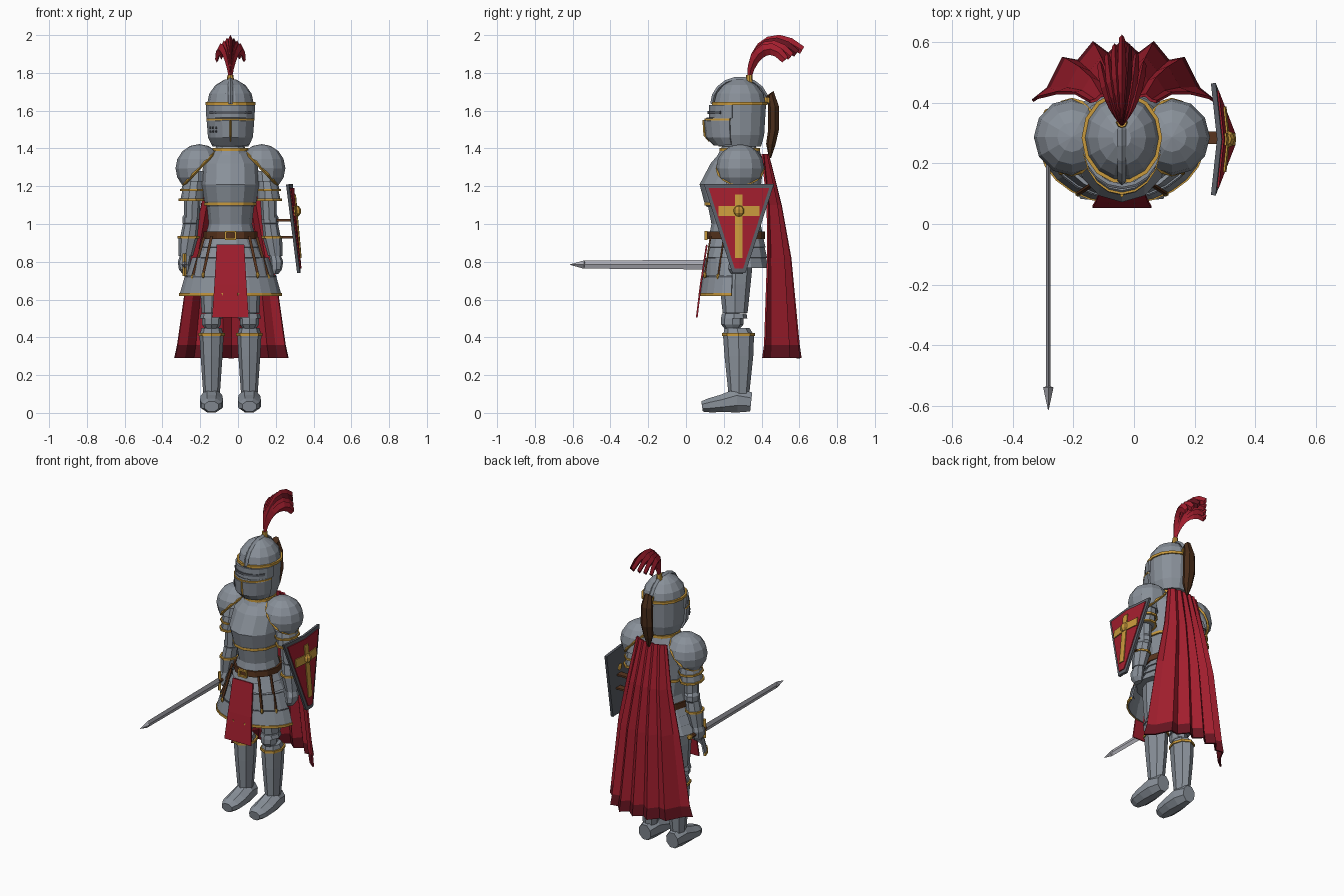
import bpy, bmesh, math
from mathutils import Vector

if "Cube" in bpy.data.objects:
    bpy.data.objects.remove(bpy.data.objects["Cube"])


def material(name, r, g, b):
    m = bpy.data.materials.new(name)
    m.use_nodes = True
    m.diffuse_color = (r, g, b, 1)
    m.node_tree.nodes["Principled BSDF"].inputs["Base Color"].default_value = (r, g, b, 1)
    return m


STEEL = material("steel", .25, .28, .32)
DARK = material("dark_steel", .10, .11, .13)
BLADE = material("blade_steel", .42, .42, .46)
GOLD = material("gold", .58, .32, .045)
RED = material("red_cloth", .36, .013, .027)
HEM = material("dark_red_cloth", .13, .007, .014)
LEATHER = material("brown_leather", .10, .035, .013)
HAIR = material("brown_hair", .065, .025, .01)
C = -.04   # body centre line


def finish(name, bm, mat, thick=0):
    bmesh.ops.recalc_face_normals(bm, faces=bm.faces)
    me = bpy.data.meshes.new(name)
    bm.to_mesh(me)
    bm.free()
    me.materials.append(mat)
    ob = bpy.data.objects.new(name, me)
    bpy.context.collection.objects.link(ob)
    if thick:
        mod = ob.modifiers.new("thickness", "SOLIDIFY")
        mod.thickness = thick
        mod.offset = 0
    return ob


def skin(name, rings, mat, closed=True, thick=0):
    """Join rows of points into a surface; closed rows get end caps."""
    bm = bmesh.new()
    rows = [[bm.verts.new(p) for p in ring] for ring in rings]
    n = len(rows[0])
    for a, b in zip(rows, rows[1:]):
        for i in range(n if closed else n - 1):
            j = (i + 1) % n
            bm.faces.new((a[i], a[j], b[j], b[i]))
    if closed and not thick:
        bm.faces.new(rows[0])
        bm.faces.new(rows[-1])
    return finish(name, bm, mat, thick)


def loft(name, rows, mat, sides=12, arc=None, thick=0):
    """Stack of horizontal ellipses: (cx, cy, z, rx, ry)."""
    a0, a1 = arc or (0, 360)
    count = sides + 1 if arc else sides
    angles = [math.radians(a0 + (a1 - a0) * i / sides) for i in range(count)]
    rings = [[(cx + rx * math.cos(a), cy + ry * math.sin(a), z) for a in angles]
             for cx, cy, z, rx, ry in rows]
    return skin(name, rings, mat, not arc, thick)


def band(name, cx, cy, z, rx, ry, mat=GOLD, h=.008, arc=None, sides=12):
    return loft(name, [(cx, cy, z - h, rx, ry), (cx, cy, z + h, rx, ry)],
                mat, sides, arc, .012)


def sweep(name, path, sizes, mat, sides=6, up=(0, 0, 1), turn=0):
    """Tube along a path with a half width and half height at each point."""
    pts = [Vector(p) for p in path]
    rings = []
    for i, p in enumerate(pts):
        t = (pts[min(i + 1, len(pts) - 1)] - pts[max(i - 1, 0)]).normalized()
        side = t.cross(Vector(up)).normalized()
        top = side.cross(t)
        w, h = sizes[i] if len(sizes) > 1 else sizes[0]
        angles = [math.tau * k / sides + turn for k in range(sides)]
        rings.append([p + side * w * math.cos(a) + top * h * math.sin(a) for a in angles])
    return skin(name, rings, mat)


def ball(name, loc, size, mat, seg=10, cut=None, thick=0):
    bm = bmesh.new()
    bmesh.ops.create_uvsphere(bm, u_segments=seg, v_segments=seg * 2 // 3, radius=1)
    for v in bm.verts:
        v.co = Vector(loc) + v.co * Vector(size)
    if cut:
        bmesh.ops.bisect_plane(bm, geom=bm.verts[:] + bm.edges[:] + bm.faces[:],
                               plane_co=loc, plane_no=cut, clear_inner=True)
    return finish(name, bm, mat, thick)


# Torso, waist and belt
loft("breastplate", [(C, .25, 1.09, .125, .14), (C, .245, 1.12, .138, .15), (C, .235, 1.21, .152, .163),
                     (C, .27, 1.32, .145, .14), (C, .29, 1.39, .09, .10)], STEEL)
loft("waist_plates", [(C, .265, .93, .135, .145), (C, .265, 1.0, .115, .13), (C, .26, 1.05, .12, .135),
                      (C, .255, 1.10, .125, .14)], STEEL)
band("breastplate_trim", C, .25, 1.105, .133, .146)
loft("gorget", [(C, .28, 1.36, .10, .115), (C, .28, 1.41, .075, .09), (C, .28, 1.45, .075, .09)], STEEL)
band("gorget_trim", C, .285, 1.395, .09, .102)
band("belt", C, .265, .94, .137, .148, LEATHER, .019)
for dx, dz, w, h in ((-.026, 0, .005, .019), (.026, 0, .005, .019), (0, .019, .03, .005), (0, -.019, .03, .005)):
    sweep("buckle_bar", [(C + dx, .113, .94 + dz), (C + dx, .098, .94 + dz)], [(w * 1.4, h * 1.4)],
          GOLD, 4, turn=math.pi / 4)

# Overlapping hip plates, then the two flared front plates
hips = []
for i in range(3):
    z, r = .93 - i * .055, .13 + i * .022
    hips += [(C, .272, z, r, .14 + i * .008), (C, .27, z - .053, r + .03, .155 + i * .009)]
loft("hip_plates", hips, STEEL, 14)
for side, arc in (("right", (188, 262)), ("left", (278, 352))):
    rows = [(C, .27, .82, .20, .168), (C, .27, .72, .235, .178), (C, .27, .725, .24, .182), (C, .27, .62, .268, .198)]
    loft(side + "_thigh_guard", rows, STEEL, 5, arc, .012)
    band(side + "_thigh_guard_trim", C, .27, .628, .27, .2, arc=arc, sides=5)
    band(side + "_thigh_guard_seam", C, .27, .722, .241, .183, DARK, .004, arc, 5)

# Front cloth
skin("front_cloth", [[(C - w, y, z), (C + w, y, z)] for w, y, z in
                     ((.073, .11, .89), (.085, .078, .68), (.097, .057, .505))], RED, False, .009)

# Helmet
HY = .285
loft("helmet", [(C, HY, 1.41, .095, .115), (C, HY, 1.47, .117, .132), (C, HY, 1.63, .125, .142),
                (C, HY, 1.69, .112, .127), (C, HY, 1.735, .08, .09), (C, HY, 1.765, .03, .035)], STEEL, 14)
face = (190, 350)
loft("lower_visor", [(C, .26, 1.42, .095, .11), (C, .26, 1.46, .115, .15), (C, .26, 1.545, .122, .16),
                     (C, .26, 1.56, .12, .145)], STEEL, 8, face, .012)
loft("upper_visor", [(C, .27, 1.56, .124, .143), (C, .27, 1.63, .126, .143)], STEEL, 8, face, .012)
band("eye_slit", C, .27, 1.59, .130, .149, DARK, .007, (215, 325), 6)
band("visor_trim", C, .26, 1.553, .124, .157, GOLD, .005, face, 8)
band("brow_trim", C, HY, 1.638, .127, .145, GOLD, .008, sides=14)
sweep("visor_ridge", [(C, .127, 1.44), (C, .100, 1.47), (C, .095, 1.55)], [(.006, .008)], GOLD, 4, (0, 1, 0))
for i in range(3):
    for z in (1.49, 1.51):
        a = math.radians(212 + i * 10)
        x, y = C + .124 * math.cos(a), .26 + .163 * math.sin(a)
        sweep("visor_vent", [(x, y, z - .006), (x, y, z + .006)], [(.005, .005)], DARK, 4, (0, 1, 0))
arch = [math.radians(d) for d in range(0, 181, 20)]
sweep("helmet_crest", [(C, HY - .145 * math.cos(a), 1.635 + .133 * math.sin(a)) for a in arch],
      [(.012, .014)], STEEL, 4, (1, 0, 0))
loft("plume_holder", [(C, .335, 1.745, .02, .02), (C, .335, 1.79, .016, .016)], GOLD, 8)

# Plume: a fan of curved feathers
for i in range(-3, 4):
    k = abs(i) / 3
    ctrl = [Vector(p) for p in ((C, .335, 1.77), (C + i * .003, .345, 1.93 - .03 * k),
                                (C + i * .02, .46 - .02 * k, 2.04 - .05 * k),
                                (C + i * .024, .615 - .09 * k, 1.92 - .05 * k))]
    path = []
    for j in range(8):
        t = j / 7
        path.append(sum((ctrl[n] * math.comb(3, n) * t ** n * (1 - t) ** (3 - n) for n in range(4)), Vector()))
    sweep("plume_feather", path, [(.010 + .022 * math.sin(j / 7 * 2.6), .008 + .009 * math.sin(j / 7 * 3))
                                  for j in range(8)], RED if i % 2 == 0 else HEM if k < 1 and i > 0 else RED,
          4, (1, 0, 0))

# Ponytail
sweep("ponytail", [(C, .42, 1.66), (C, .45, 1.69), (C, .465, 1.62), (C, .465, 1.5), (C, .45, 1.42), (C, .445, 1.35)],
      [(.012, .015), (.022, .025), (.03, .04), (.03, .042), (.026, .032), (.006, .008)], HAIR, 7, (1, 0, 0))
loft("ponytail_tie", [(C, .43, 1.64, .022, .022), (C, .43, 1.67, .022, .022)], GOLD, 8)

# Pleated cape with a dark hem
cape_rows = []
for z, half, y, drop, pleat in ((1.37, .11, .43, .03, .004), (1.1, .16, .49, .07, .012), (.82, .22, .535, .12, .018),
                                (.36, .285, .575, .18, .022), (.29, .3, .585, .2, .022)):
    cape_rows.append([(C + .005 + half * i / 6, y - drop * abs(i / 6) ** 3 + pleat * (-1) ** i, z)
                      for i in range(-6, 7)])
cape = skin("cape", cape_rows, RED, False, .01)
cape.data.materials.append(HEM)
for f in cape.data.polygons:
    f.material_index = 1 if f.center.z < .36 else 0

# Mirrored limbs
for s, side in ((-1, "right"), (1, "left")):
    def X(offset):
        return C + s * offset

    # Shoulder dome with gilded edge, and the upper arm lames
    ball(side + "_pauldron", (X(.165), .287, 1.295), (.12, .122, .122), STEEL, 12, (s * .72, 0, .69), .012)
    normal = Vector((s * .72, 0, .69))
    bpy.ops.mesh.primitive_torus_add(location=(X(.165), .287, 1.295), major_segments=16, minor_segments=4,
                                     major_radius=.121, minor_radius=.009,
                                     rotation=normal.to_track_quat("Z", "Y").to_euler())
    bpy.context.object.name = side + "_pauldron_trim"
    bpy.context.object.data.materials.append(GOLD)
    lames = []
    for i in range(3):
        lames += [(X(.185 + i * .007), .287, 1.28 - i * .05, .055, .075),
                  (X(.19 + i * .007), .287, 1.225 - i * .05, .068 - i * .003, .088 - i * .004)]
    loft(side + "_shoulder_lames", lames, STEEL, 10)
    for z, dx in ((1.18, .197), (1.128, .204)):
        band(side + "_lame_trim", X(dx), .287, z, .064, .084, h=.006, sides=10)
    # Arm, elbow, gauntlet
    loft(side + "_upper_arm", [(X(.20), .287, 1.17, .045, .052), (X(.205), .287, 1.02, .04, .048)], STEEL, 8)
    ball(side + "_elbow", (X(.21), .295, 1.02), (.047, .055, .05), STEEL, 8)
    loft(side + "_forearm", [(X(.21), .287, 1.0, .042, .048), (X(.22), .285, .93, .046, .053),
                             (X(.235), .28, .84, .034, .04)], STEEL, 8)
    loft(side + "_cuff", [(X(.222), .283, .93, .052, .058), (X(.237), .28, .83, .038, .044)], STEEL, 8)
    band(side + "_cuff_trim", X(.222), .283, .93, .052, .058, h=.006, sides=8)
    loft(side + "_hand", [(X(.235), .28, .84, .03, .035), (X(.245), .275, .80, .034, .048),
                          (X(.243), .27, .76, .03, .045), (X(.235), .27, .735, .018, .03)], STEEL, 8)
    # Leg
    loft(side + "_thigh", [(X(.085), .265, .86, .075, .095), (X(.095), .26, .68, .066, .082),
                           (X(.10), .26, .53, .053, .066)], STEEL, 8)
    ball(side + "_knee", (X(.10), .245, .485), (.053, .062, .055), STEEL, 8)
    loft(side + "_knee_flange", [(X(.10), .255, .50, .062, .07), (X(.10), .255, .525, .055, .065)], STEEL, 8)
    loft(side + "_greave", [(X(.10), .27, .45, .053, .066), (X(.10), .278, .41, .064, .082),
                            (X(.10), .28, .30, .058, .076), (X(.10), .28, .10, .044, .055)], STEEL, 8)
    band(side + "_greave_trim", X(.10), .278, .415, .064, .082, sides=8)
    sweep(side + "_foot", [(X(.10), .345, .058), (X(.10), .27, .066), (X(.10), .19, .05),
                           (X(.10), .125, .04), (X(.10), .085, .034)],
          [(.045, .055), (.062, .069), (.066, .05), (.06, .041), (.04, .03)], STEEL, 8, turn=math.pi / 8)
    # Hanging straps with gilded tips
    for top, end in (((X(.10), .13, .935), (X(.145), .10, .73)), ((X(.14), .20, .93), (X(.20), .17, .72))):
        sweep(side + "_strap", [top, end], [(.01, .006)], LEATHER, 4, (0, 1, 0), math.pi / 4)
        ball(side + "_strap_tip", end, (.01, .01, .018), GOLD, 6)

# Sword pointing forward from the right hand
SX, SZ = -.283, .785
sweep("sword_blade", [(SX, .2, SZ), (SX, -.54, SZ)], [(.008, .026), (.007, .021)], BLADE, 4)
sweep("sword_tip", [(SX, -.535, SZ), (SX, -.54, SZ), (SX, -.615, SZ)], [(.004, .015), (.017, .022), (.001, .001)],
      BLADE, 4)
sweep("sword_grip", [(SX, .2, SZ), (SX, .36, SZ)], [(.013, .013)], LEATHER, 6)
sweep("sword_guard", [(SX, .212, SZ - .06), (SX, .212, SZ + .06)], [(.011, .011)], GOLD, 4, (0, 1, 0))
ball("sword_pommel", (SX, .365, SZ), (.018, .018, .018), GOLD, 8)

# Shield on the left arm: bent panels stacked outward
SY = .28


def panel(name, z1, z0, h1, h0, out, mat, thick=.008):
    rows = []
    for z, h in ((z1, h1), (z0, h0)):
        rows.append([(.262 + .09 * (1.21 - z) + .02 * (1 - abs(d) / .185) + out, SY + d, z) for d in (-h, 0, h)])
    skin(name, rows, mat, False, thick)


panel("shield_base", 1.21, .74, .185, .034, 0, DARK, .016)
panel("shield_face", 1.19, .765, .160, .022, .010, RED)
panel("shield_cross_upright", 1.155, .82, .02, .02, .016, GOLD)
panel("shield_cross_bar", 1.095, 1.042, .108, .108, .016, GOLD)
ball("shield_boss", (.305, SY, 1.068), (.03, .032, .032), GOLD, 8)
for z in (1.02, .93):
    sweep("shield_strap", [(.16, .285, z), (.295, .285, z)], [(.03, .008)], LEATHER, 4, turn=math.pi / 4)
